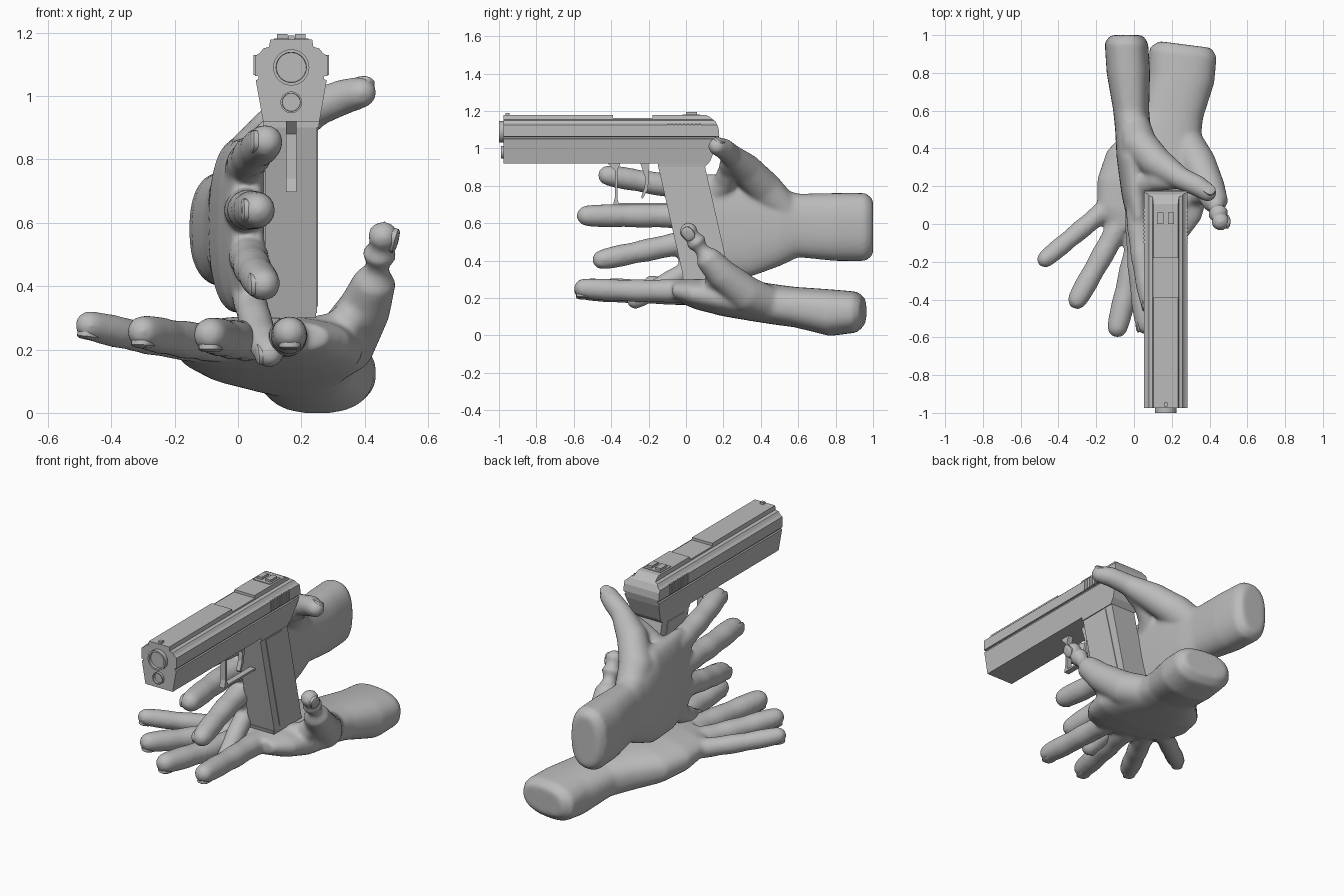
import bpy, bmesh, math
from mathutils import Vector

cube = bpy.data.objects.get("Cube")
if cube:
    bpy.data.objects.remove(cube)

grey = bpy.data.materials.new("plain_grey")
grey.use_nodes = True
GREY = (0.5, 0.5, 0.5, 1)
grey.diffuse_color = GREY
grey.node_tree.nodes["Principled BSDF"].inputs["Base Color"].default_value = GREY

CX = 0.168  # centre plane of the pistol
X, Y, Z = Vector((1, 0, 0)), Vector((0, 1, 0)), Vector((0, 0, 1))


def finish(bm, name):
    bmesh.ops.recalc_face_normals(bm, faces=bm.faces)
    mesh = bpy.data.meshes.new(name)
    bm.to_mesh(mesh)
    bm.free()
    mesh.materials.append(grey)
    obj = bpy.data.objects.new(name, mesh)
    bpy.context.collection.objects.link(obj)
    return obj


def apply_all(obj):
    bpy.context.view_layer.objects.active = obj
    for mod in list(obj.modifiers):
        bpy.ops.object.modifier_apply(modifier=mod.name)


def smooth(obj):
    bpy.ops.object.select_all(action="DESELECT")
    obj.select_set(True)
    bpy.context.view_layer.objects.active = obj
    bpy.ops.object.shade_smooth_by_angle(angle=math.radians(40))


def loft(bm, rows, n=24, power=1.0):
    """Closed tube through rows of (centre, half axis, half axis)."""
    rings = []
    for c, a, b in rows:
        ring = []
        for i in range(n):
            t = math.tau * i / n
            u, v = math.cos(t), math.sin(t)
            u = math.copysign(abs(u) ** power, u)
            v = math.copysign(abs(v) ** power, v)
            ring.append(bm.verts.new(c + a * u + b * v))
        rings.append(ring)
    for r, s in zip(rings, rings[1:]):
        for i in range(n):
            j = (i + 1) % n
            bm.faces.new((r[i], r[j], s[j], s[i]))
    bm.faces.new(rings[0])
    bm.faces.new(rings[-1])


def prism(name, pts, axis, lo, hi):
    """Extrude a (y, z) profile along x, or an (x, z) profile along y."""
    bm = bmesh.new()
    ends = []
    for d in (lo, hi):
        ends.append([bm.verts.new((d, p, q) if axis == "x" else (p, d, q)) for p, q in pts])
    a, b = ends
    bm.faces.new(a)
    bm.faces.new(b)
    for i in range(len(a)):
        j = (i + 1) % len(a)
        bm.faces.new((a[i], a[j], b[j], b[i]))
    return finish(bm, name)


def box(name, x, y, z):
    return prism(name, [(y[0], z[0]), (y[1], z[0]), (y[1], z[1]), (y[0], z[1])], "x", *x)


def combine(obj, tool, operation):
    mod = obj.modifiers.new("cut", "BOOLEAN")
    mod.operation, mod.object, mod.solver = operation, tool, "EXACT"
    apply_all(obj)
    bpy.data.objects.remove(tool)


# ---------- hands ----------
def tube(bm, path):
    """Round limb through (x, y, z, radius) points with a domed tip."""
    pts = [(Vector(p[:3]), p[3]) for p in path]
    tip, r = pts[-1]
    d = (tip - pts[-2][0]).normalized()
    pts[-1] = (tip - d * r, r)
    pts += [(tip - d * r * (1 - math.sin(k)), r * math.cos(k)) for k in (0.5, 1.0, 1.4)]
    rows = []
    for i, (c, rad) in enumerate(pts):
        t = (pts[min(i + 1, len(pts) - 1)][0] - pts[max(i - 1, 0)][0]).normalized()
        side = t.cross(Z if abs(t.z) < 0.8 else X).normalized()
        rows.append((c, side * rad, t.cross(side) * rad))
    loft(bm, rows)


def finger(bm, base, tip, r, bow):
    """Finger with slightly swollen joints, bowed by a vector."""
    base, tip = Vector(base), Vector(tip)
    path = []
    for t, k in ((0, 1.08), (0.2, 1.1), (0.32, 1.02), (0.45, 1.07), (0.6, 0.98),
                 (0.72, 1.03), (0.85, 0.98), (1, 0.92)):
        p = base.lerp(tip, t) + bow * math.sin(math.pi * t)
        path.append((*p, r * k))
    tube(bm, path)


def nail(name, tip, direction, normal, size):
    """Flattened oval set in the back of a fingertip."""
    d = Vector(direction).normalized()
    n = Vector(normal)
    n = (n - d * n.dot(d)).normalized()
    c = Vector(tip) - d * size * 1.0 + n * size * 0.74
    s = d.cross(n)
    bm = bmesh.new()
    loft(bm, [(c + n * size * h, d * size * 0.75 * k, s * size * 0.6 * k)
              for h, k in ((-0.25, 1), (0.06, 1), (0.16, 0.8), (0.2, 0.4))], 20, 0.8)
    smooth(finish(bm, name))


def hand(name, palm, wide, thick, fingers, thumb, web, bow, back, thumb_back):
    bm = bmesh.new()
    loft(bm, [(Vector(c), wide * w, thick * t) for c, w, t in palm], 32, 0.82)
    for base, tip, r in fingers:
        finger(bm, base, tip, r, bow)
    tube(bm, thumb)
    tube(bm, web)
    obj = finish(bm, name)
    remesh = obj.modifiers.new("blend", "REMESH")
    remesh.mode, remesh.voxel_size = "VOXEL", 0.011
    relax = obj.modifiers.new("relax", "SMOOTH")
    relax.factor, relax.iterations = 0.5, 12
    apply_all(obj)
    for poly in obj.data.polygons:
        poly.use_smooth = True
    for label, (base, tip, r) in zip(("index", "middle", "ring", "little"), fingers):
        nail(f"{name}_{label}_nail", tip, Vector(tip) - Vector(base), back, r)
    end, prev = Vector(thumb[-1][:3]), Vector(thumb[-2][:3])
    nail(f"{name}_thumb_nail", end, end - prev, thumb_back, thumb[-1][3])


# upright hand: palm faces the grip
hand("right_hand",
     [((-0.04, 1.0, 0.58), 0.15, 0.085), ((-0.04, 0.96, 0.58), 0.182, 0.115),
      ((-0.03, 0.8, 0.58), 0.182, 0.115), ((-0.015, 0.6, 0.588), 0.17, 0.095),
      ((-0.005, 0.5, 0.58), 0.21, 0.095), ((0.0, 0.35, 0.59), 0.275, 0.092),
      ((0.012, 0.15, 0.588), 0.275, 0.077), ((0.025, 0.03, 0.6), 0.26, 0.063),
      ((0.03, -0.04, 0.61), 0.225, 0.047)],
     Z, X,
     [((0.02, 0.08, 0.77), (0.1, -0.47, 0.865), 0.059),
      ((0.02, 0.05, 0.64), (0.07, -0.585, 0.64), 0.061),
      ((0.03, 0.05, 0.51), (0.09, -0.5, 0.395), 0.058),
      ((0.03, 0.1, 0.4), (0.11, -0.31, 0.165), 0.051)],
     [(-0.005, 0.54, 0.66, 0.085), (0.03, 0.42, 0.785, 0.095), (0.125, 0.32, 0.89, 0.085),
      (0.25, 0.24, 0.965, 0.06), (0.34, 0.2, 1.0, 0.056), (0.43, 0.14, 1.02, 0.05)],
     [(0.02, 0.15, 0.75, 0.06), (0.06, 0.21, 0.82, 0.065), (0.13, 0.235, 0.89, 0.06),
      (0.24, 0.225, 0.95, 0.05)],
     X * -0.012, (-1, 0, 0), (0.5, 0.3, 1))

# flat hand: palm up under the grip
hand("left_hand",
     [((0.27, 0.95, 0.13), 0.14, 0.075), ((0.26, 0.91, 0.125), 0.178, 0.11),
      ((0.25, 0.77, 0.122), 0.175, 0.125), ((0.2, 0.58, 0.152), 0.165, 0.108),
      ((0.16, 0.48, 0.165), 0.195, 0.108), ((0.12, 0.35, 0.185), 0.265, 0.108),
      ((0.1, 0.2, 0.205), 0.295, 0.102), ((0.08, 0.06, 0.222), 0.275, 0.083),
      ((0.08, -0.05, 0.24), 0.2, 0.055)],
     Vector((1, -0.13, 0)), Z,
     [((0.15, 0.03, 0.24), (0.165, -0.6, 0.255), 0.058),
      ((0.05, 0.03, 0.23), (-0.1, -0.6, 0.25), 0.06),
      ((-0.04, 0.06, 0.22), (-0.325, -0.445, 0.262), 0.057),
      ((-0.1, 0.12, 0.21), (-0.505, -0.215, 0.285), 0.05)],
     [(0.26, 0.46, 0.165, 0.09), (0.335, 0.32, 0.22, 0.1), (0.4, 0.19, 0.33, 0.083),
      (0.433, 0.11, 0.42, 0.067), (0.447, 0.055, 0.5, 0.059), (0.466, -0.015, 0.595, 0.052)],
     [(0.22, 0.1, 0.24, 0.06), (0.31, 0.16, 0.26, 0.06), (0.4, 0.16, 0.33, 0.06)],
     Z * -0.008, (0, 0, -1), (1, -0.3, 0))

# ---------- pistol ----------
# slide and frame: front section intersected with side profile
half = [(0.085, 0.89), (0.089, 0.92), (0.112, 1.05), (0.104, 1.052), (0.104, 1.062),
        (0.115, 1.064), (0.115, 1.125), (0.1, 1.135), (0.088, 1.15), (0.07, 1.155), (0.066, 1.178)]
section = [(CX + x, z) for x, z in half] + [(CX - x, z) for x, z in reversed(half)]
body = prism("slide_and_frame", section, "y", -0.975, 0.3)
side = [(-0.99, 0.92), (-0.15, 0.92), (-0.15, 0.9), (0.1, 0.9), (0.128, 0.93), (0.148, 0.98),
        (0.168, 1.03), (0.178, 1.07), (0.174, 1.11), (0.157, 1.145), (0.125, 1.17), (0.08, 1.19),
        (-0.99, 1.19)]
combine(body, prism("side_cutter", side, "x", -0.2, 0.6), "INTERSECT")
combine(body, box("port_cutter", (CX - 0.09, 0.4), (-0.39, -0.18), (1.163, 1.3)), "DIFFERENCE")

# muzzle rings
for name, z, r, tip in (("barrel", 1.09, 0.057, -1.0), ("guide_rod", 0.98, 0.034, -0.99)):
    bm = bmesh.new()
    loft(bm, [(Vector((CX, y, z)), X * r * k, Z * r * k)
              for y, k in ((-0.9, 1), (tip, 1), (tip, 0.84), (tip + 0.015, 0.82))], 32)
    smooth(finish(bm, name))

# grip, raised side panels and base plate
prism("grip", [(-0.15, 0.91), (0.1, 0.91), (0.235, 0.315), (-0.015, 0.315)], "x", 0.085, 0.249)
panel = [(-0.1, 0.89), (0.05, 0.89), (0.185, 0.335), (0.03, 0.335)]
prism("left_grip_panel", panel, "x", 0.24, 0.253)
prism("right_grip_panel", panel, "x", 0.081, 0.09)
prism("grip_base", [(-0.02, 0.32), (0.24, 0.32), (0.245, 0.3), (-0.015, 0.3)], "x", 0.088, 0.246)

# trigger guard and trigger
prism("trigger_guard", [(-0.42, 0.922), (-0.35, 0.922), (-0.367, 0.88), (-0.367, 0.73), (-0.36, 0.708),
      (-0.1, 0.708), (-0.1, 0.697), (-0.39, 0.697), (-0.38, 0.74), (-0.38, 0.88)],
      "x", CX - 0.017, CX + 0.017)
prism("trigger", [(-0.245, 0.922), (-0.2, 0.922), (-0.198, 0.84), (-0.205, 0.78), (-0.232, 0.73),
      (-0.24, 0.74), (-0.222, 0.79), (-0.217, 0.84)], "x", CX - 0.013, CX + 0.013)

# sights
box("front_sight", (CX - 0.01, CX + 0.01), (-0.965, -0.945), (1.17, 1.19))
box("rear_sight_base", (CX - 0.055, CX + 0.055), (-0.02, 0.075), (1.17, 1.182))
for word, s in (("left", 1), ("right", -1)):
    x = sorted((CX + s * 0.012, CX + s * 0.045))
    box(f"{word}_rear_sight", x, (0.0, 0.06), (1.18, 1.195))
    # grip ridges at the back of the slide
    x = sorted((CX + s * 0.1, CX + s * 0.119))
    for i in range(9):
        y = -0.1 + i * 0.021
        box(f"{word}_slide_ridge_{i + 1}", x, (y, y + 0.011), (1.066, 1.13))
